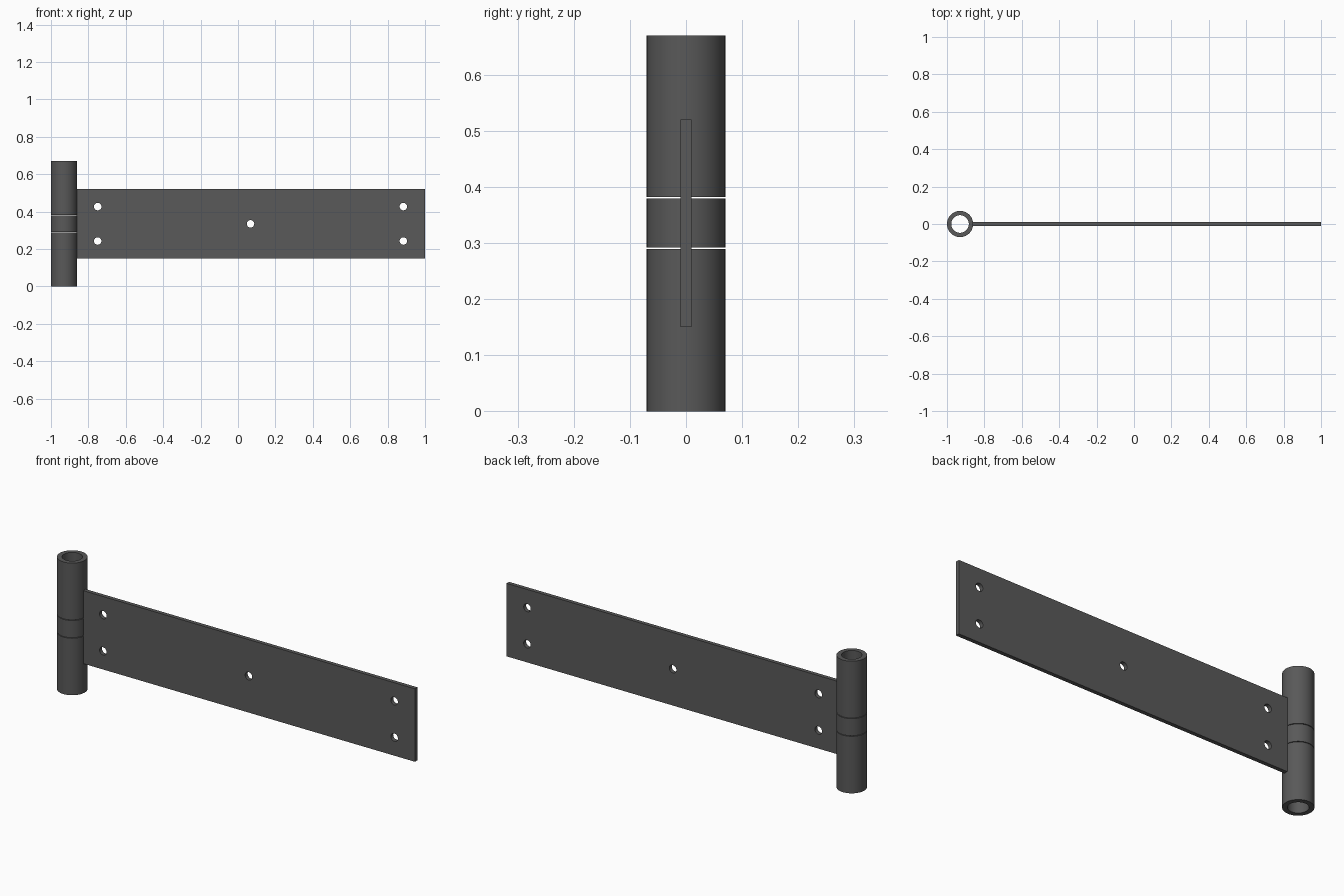
import bpy
import bmesh
from math import radians
from mathutils import Matrix

if "Cube" in bpy.data.objects:
    bpy.data.objects.remove(bpy.data.objects["Cube"])

BARREL_X, OUTER, INNER = -0.93, 0.07, 0.047
PLATE_THICK, HOLE_R = 0.02, 0.02

# Single dark steel material
steel = bpy.data.materials.new("dark_steel")
steel.use_nodes = True
color = (0.1, 0.1, 0.1, 1)
steel.diffuse_color = color
steel.node_tree.nodes["Principled BSDF"].inputs["Base Color"].default_value = color


def add_object(name, bm):
    bmesh.ops.recalc_face_normals(bm, faces=bm.faces)
    mesh = bpy.data.meshes.new(name)
    bm.to_mesh(mesh)
    bm.free()
    mesh.materials.append(steel)
    obj = bpy.data.objects.new(name, mesh)
    bpy.context.collection.objects.link(obj)
    return obj


def smooth(obj):
    bpy.ops.object.select_all(action='DESELECT')
    obj.select_set(True)
    bpy.context.view_layer.objects.active = obj
    bpy.ops.object.shade_smooth_by_angle(angle=radians(30))


def knuckle(name, bottom, top):
    """Hollow tube: spin a rectangular wall section about the pin axis."""
    bm = bmesh.new()
    section = [bm.verts.new((BARREL_X + r, 0, z)) for r, z in
               ((INNER, bottom), (OUTER, bottom), (OUTER, top), (INNER, top))]
    edges = [bm.edges.new((section[i], section[(i + 1) % 4])) for i in range(4)]
    bmesh.ops.spin(bm, geom=section + edges, cent=(BARREL_X, 0, 0), axis=(0, 0, 1),
                   angle=radians(360), steps=64, use_duplicate=False)
    bmesh.ops.remove_doubles(bm, verts=bm.verts, dist=0.0001)
    smooth(add_object(name, bm))


# Three barrel knuckles with hairline gaps
knuckle("lower_knuckle", 0, 0.289)
knuckle("middle_knuckle", 0.292, 0.379)
knuckle("upper_knuckle", 0.382, 0.67)

# Strap plate, set slightly into the barrel wall
left, right, low, high = -0.863, 1, 0.15, 0.52
bm = bmesh.new()
bmesh.ops.create_cube(bm, size=1, matrix=Matrix.Translation(
    ((left + right) / 2, 0, (low + high) / 2))
    @ Matrix.Diagonal((right - left, PLATE_THICK, high - low, 1)))
plate = add_object("strap_plate", bm)

# Screw holes: one near each corner and one in the middle
mid_x, mid_z = 0.067, 0.335
holes = [(mid_x, mid_z)] + [(mid_x + sx * 0.817, mid_z + sz * 0.092)
                            for sx in (-1, 1) for sz in (-1, 1)]
bm = bmesh.new()
for x, z in holes:
    bmesh.ops.create_cone(bm, cap_ends=True, segments=32, radius1=HOLE_R,
                          radius2=HOLE_R, depth=0.1,
                          matrix=Matrix.Translation((x, 0, z))
                          @ Matrix.Rotation(radians(90), 4, 'X'))
cutter = add_object("hole_cutter", bm)
cutter.hide_render = True

cut = plate.modifiers.new("screw_holes", 'BOOLEAN')
cut.operation, cut.solver, cut.object = 'DIFFERENCE', 'EXACT', cutter
bpy.ops.object.select_all(action='DESELECT')
plate.select_set(True)
bpy.context.view_layer.objects.active = plate
bpy.ops.object.modifier_apply(modifier=cut.name)
bpy.data.objects.remove(cutter)
smooth(plate)
